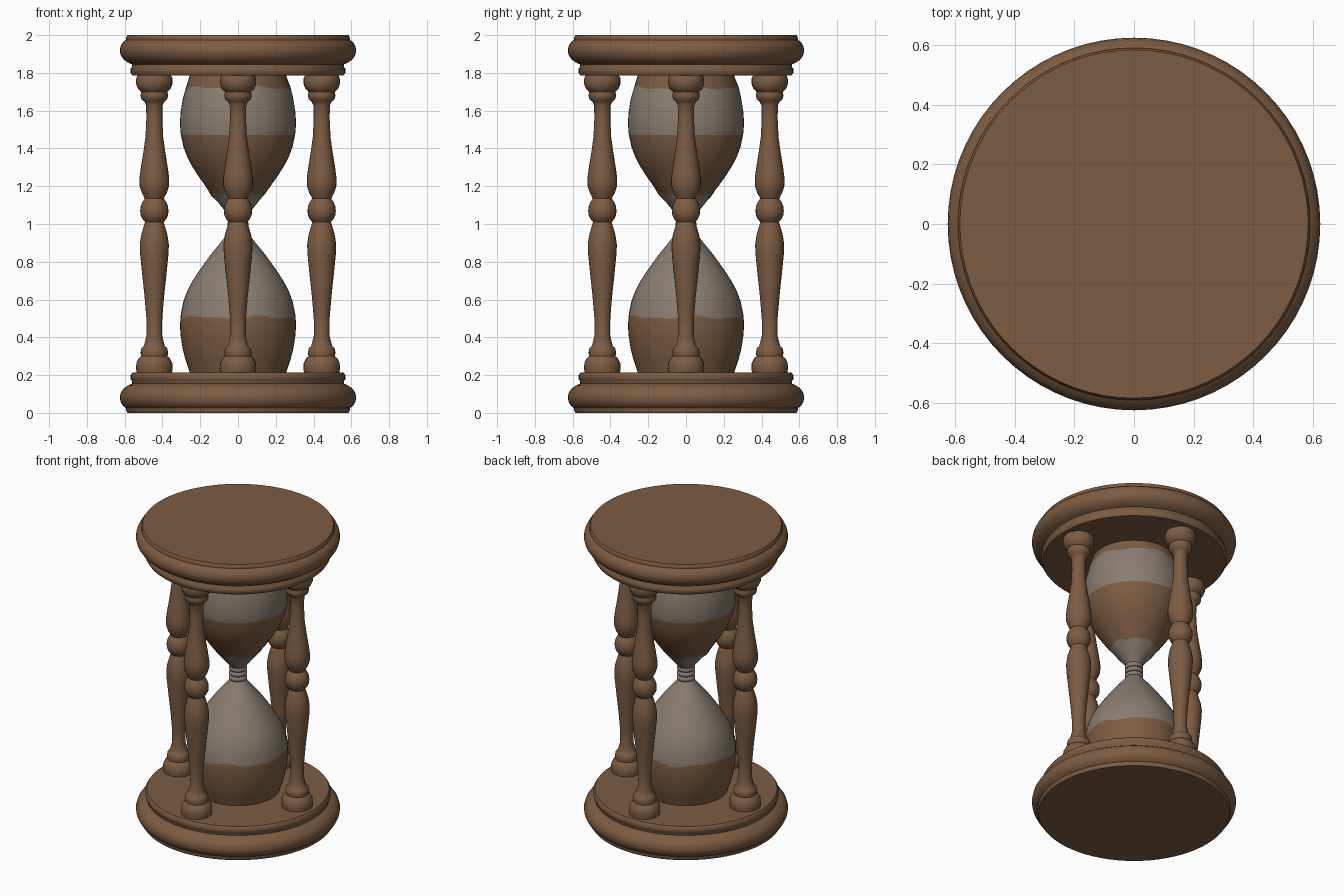
import bpy, bmesh, math

if "Cube" in bpy.data.objects:
    bpy.data.objects.remove(bpy.data.objects["Cube"])


def material(name, rgb):
    m = bpy.data.materials.new(name)
    m.diffuse_color = (*rgb, 1)
    m.use_nodes = True
    m.node_tree.nodes["Principled BSDF"].inputs["Base Color"].default_value = m.diffuse_color
    return m


WOOD = material("brown wood", (0.205, 0.108, 0.055))
SAND = material("brown sand", (0.205, 0.108, 0.055))
GLASS = material("grey glass", (0.25, 0.205, 0.165))


def lathe(name, profile, mats, segs=48, at=(0, 0), rule=None, wavy=()):
    """Spin (radius, height) points into a closed solid; rule picks a material by height."""
    bm = bmesh.new()
    rows = []
    for r, z in profile:
        row = []
        for i in range(segs):
            a = 2 * math.pi * i / segs
            dz = 0.007 * math.sin(5 * a + 1) + 0.005 * math.sin(9 * a) if z in wavy else 0
            row.append(bm.verts.new((r * math.cos(a), r * math.sin(a), z + dz)))
        rows.append(row)
    for k in range(len(rows) - 1):
        mid = (profile[k][1] + profile[k + 1][1]) / 2
        for i in range(segs):
            j = (i + 1) % segs
            f = bm.faces.new((rows[k][i], rows[k][j], rows[k + 1][j], rows[k + 1][i]))
            f.material_index = rule(mid) if rule else 0
    bm.faces.new(rows[0])
    bm.faces.new(rows[-1])
    bmesh.ops.recalc_face_normals(bm, faces=bm.faces)
    me = bpy.data.meshes.new(name)
    bm.to_mesh(me)
    bm.free()
    for m in mats:
        me.materials.append(m)
    ob = bpy.data.objects.new(name, me)
    ob.location = (*at, 0)
    bpy.context.collection.objects.link(ob)
    bpy.ops.object.select_all(action='DESELECT')
    ob.select_set(True)
    bpy.context.view_layer.objects.active = ob
    bpy.ops.object.shade_smooth_by_angle(angle=math.radians(45))
    return ob


def flip(profile):
    return [(r, 2 - z) for r, z in reversed(profile)]


# Round end plates with a rolled rim and a stepped inner lip
plate = [(0.585, 0), (0.592, 0.012), (0.592, 0.025), (0.61, 0.038), (0.622, 0.06),
         (0.626, 0.083), (0.62, 0.108), (0.605, 0.13), (0.58, 0.147), (0.56, 0.155),
         (0.562, 0.17), (0.568, 0.178), (0.568, 0.2), (0.558, 0.215)]
lathe("bottom_plate", plate, [WOOD], 72)
lathe("top_plate", flip(plate), [WOOD], 72)

# Four turned columns
column = [(0.092, 0.205), (0.097, 0.235), (0.095, 0.265), (0.082, 0.29), (0.07, 0.3),
          (0.073, 0.32), (0.068, 0.343), (0.055, 0.355), (0.05, 0.375), (0.041, 0.41),
          (0.042, 0.5), (0.052, 0.62), (0.065, 0.74), (0.075, 0.84), (0.077, 0.89),
          (0.07, 0.94), (0.057, 0.985), (0.049, 1.01), (0.062, 1.025), (0.072, 1.045),
          (0.075, 1.07), (0.072, 1.095), (0.062, 1.118), (0.05, 1.135), (0.066, 1.165),
          (0.078, 1.2), (0.079, 1.24), (0.071, 1.3), (0.058, 1.38), (0.047, 1.46),
          (0.042, 1.56), (0.044, 1.63), (0.053, 1.648), (0.068, 1.66), (0.073, 1.68),
          (0.069, 1.7), (0.086, 1.715), (0.096, 1.74), (0.096, 1.77), (0.085, 1.795)]
for n, (x, y) in enumerate([(0, -1), (1, 0), (0, 1), (-1, 0)]):
    lathe(f"column_{n + 1}", column, [WOOD], 24, (0.443 * x, 0.443 * y))

# Two glass bulbs with bands of sand
bulb = [(0.252, 0.2), (0.262, 0.235), (0.278, 0.28), (0.293, 0.34), (0.304, 0.41),
        (0.307, 0.46), (0.305, 0.505), (0.302, 0.53), (0.288, 0.595), (0.267, 0.65),
        (0.24, 0.7), (0.207, 0.75), (0.172, 0.8), (0.143, 0.84), (0.11, 0.88),
        (0.078, 0.92), (0.053, 0.95), (0.04, 0.97), (0.035, 1.0)]
lathe("lower_bulb", bulb, [GLASS, SAND], 48, rule=lambda z: int(z < 0.505), wavy=(0.505,))
lathe("upper_bulb", flip(bulb), [GLASS, SAND], 48,
      rule=lambda z: int(1.16 < z < 1.47 or z > 1.72), wavy=(2 - 0.84, 2 - 0.28))

# Rings wrapped around the neck
for n, z in enumerate((0.968, 1.0, 1.032)):
    ring = [(0.048 + 0.008 * math.sin(math.pi * t / 6), z - 0.014 * math.cos(math.pi * t / 6))
            for t in range(7)]
    lathe(f"neck_ring_{n + 1}", ring, [GLASS], 24)
